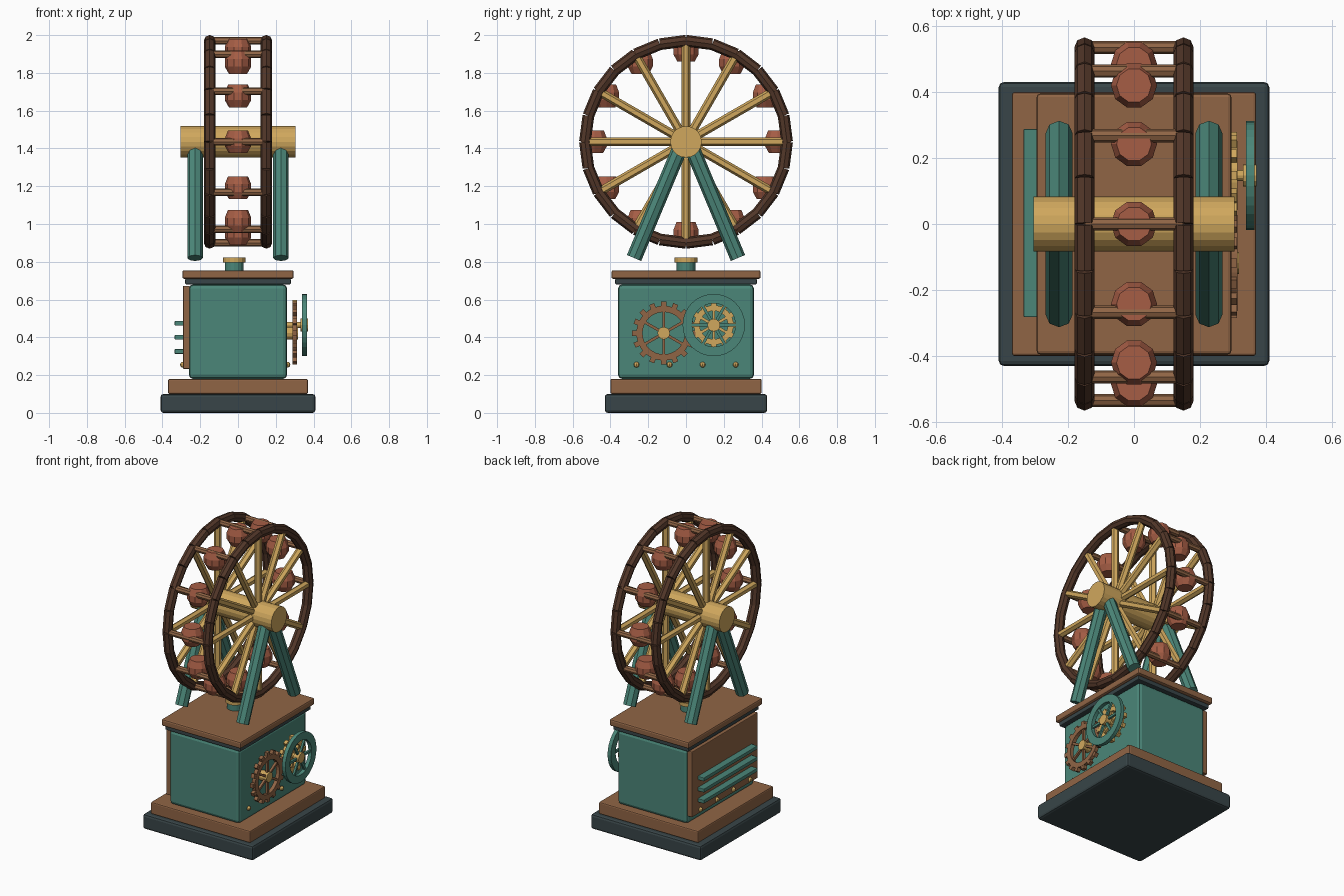
import bpy, bmesh
from math import sin, cos, pi, tau
from mathutils import Vector, Matrix

cube = bpy.data.objects.get("Cube")
if cube:
    bpy.data.objects.remove(cube)


def material(name, rgb):
    m = bpy.data.materials.new(name)
    m.use_nodes = True
    m.diffuse_color = (*rgb, 1)
    bsdf = m.node_tree.nodes["Principled BSDF"]
    bsdf.inputs["Base Color"].default_value = (*rgb, 1)
    bsdf.inputs["Roughness"].default_value = 0.6
    return m


TEAL = material("teal paint", (0.07, 0.24, 0.19))
COPPER = material("copper brown", (0.28, 0.13, 0.06))
BRASS = material("brass", (0.63, 0.39, 0.11))
IRON = material("dark iron", (0.04, 0.06, 0.065))
WOOD = material("dark wood", (0.085, 0.038, 0.022))
CLAY = material("terracotta", (0.38, 0.11, 0.06))


def finish(bm, name, mat, bevel=0):
    bmesh.ops.recalc_face_normals(bm, faces=bm.faces)
    mesh = bpy.data.meshes.new(name)
    bm.to_mesh(mesh)
    bm.free()
    mesh.materials.append(mat)
    ob = bpy.data.objects.new(name, mesh)
    bpy.context.collection.objects.link(ob)
    if bevel:
        mod = ob.modifiers.new("edge", "BEVEL")
        mod.width, mod.segments = bevel, 2
    return ob


def rod(bm, a, b, radius, sides):
    """Cylinder from point a to point b."""
    a, b = Vector(a), Vector(b)
    turn = (b - a).to_track_quat("Z", "Y").to_matrix().to_4x4()
    bmesh.ops.create_cone(bm, cap_ends=True, segments=sides, radius1=radius, radius2=radius,
                          depth=(b - a).length, matrix=Matrix.Translation((a + b) / 2) @ turn)


def block(bm, centre, size, turn=0):
    """Box, optionally turned about the x axis."""
    mat = Matrix.Translation(centre) @ Matrix.Rotation(turn, 4, "X") @ Matrix.Diagonal((*size, 1))
    bmesh.ops.create_cube(bm, size=1, matrix=mat)


def slab(name, mat, size, z0, z1, bevel):
    bm = bmesh.new()
    block(bm, (0, 0, (z0 + z1) / 2), (*size, z1 - z0))
    return finish(bm, name, mat, bevel)


def ring(bm, centre, inner, outer, x0, x1, sides):
    """Flat ring whose axis lies along x."""
    loops = []
    for i in range(sides):
        a = tau * i / sides
        loops.append([bm.verts.new((x, centre[0] + r * sin(a), centre[1] + r * cos(a)))
                      for r, x in ((inner, x0), (outer, x0), (outer, x1), (inner, x1))])
    for i in range(sides):
        p, q = loops[i], loops[(i + 1) % sides]
        for k in range(4):
            n = (k + 1) % 4
            bm.faces.new((p[k], p[n], q[n], q[k]))


def polar(x, r, a, centre):
    return Vector((x, centre[0] + r * sin(a), centre[1] + r * cos(a)))


# Stepped cabinet
slab("base", IRON, (0.82, 0.86), 0, 0.1, 0.015)
slab("plinth", COPPER, (0.74, 0.8), 0.1, 0.18, 0.008)
slab("cabinet", TEAL, (0.52, 0.72), 0.18, 0.68, 0.022)
slab("cornice", IRON, (0.56, 0.75), 0.68, 0.71, 0.006)
slab("lid", COPPER, (0.59, 0.79), 0.71, 0.755, 0.01)

# Short post on the lid
bm = bmesh.new()
rod(bm, (-0.02, 0, 0.75), (-0.02, 0, 0.8), 0.05, 16)
finish(bm, "post", TEAL)
bm = bmesh.new()
rod(bm, (-0.02, 0, 0.797), (-0.02, 0, 0.822), 0.06, 16)
finish(bm, "post_cap", BRASS)

# Right-hand panel with slats, and rivets on both sides
bm = bmesh.new()
block(bm, (-0.273, 0, 0.453), (0.035, 0.7, 0.44))
finish(bm, "side_panel", COPPER, 0.004)
bm = bmesh.new()
for z in (0.325, 0.4, 0.475):
    block(bm, (-0.31, 0.003, z), (0.05, 0.57, 0.024))
finish(bm, "slats", TEAL, 0.003)
bm = bmesh.new()
for x in (-0.292, 0.262):
    for i in range(4):
        bmesh.ops.create_uvsphere(bm, u_segments=8, v_segments=6, radius=0.015,
                                  matrix=Matrix.Translation((x, -0.262 + 0.175 * i, 0.255)))
finish(bm, "rivets", BRASS)


# Gears and flywheel on the model's left side
def gear(name, mat, c, inner, outer, tip, teeth):
    bm = bmesh.new()
    ring(bm, c, inner, outer, 0.288, 0.313, 32)
    for i in range(teeth):
        a = tau * i / teeth
        mid = (outer + tip) / 2 - 0.004
        block(bm, polar(0.3, mid, a, c), (0.024, 0.028, tip - outer + 0.008), -a)
    for i in range(6):
        a = tau * i / 6
        block(bm, polar(0.3, inner / 2, a, c), (0.016, 0.015, inner + 0.01), -a)
    finish(bm, name, mat)


gear_c, fly_c = (-0.118, 0.422), (0.147, 0.465)
gear("large_gear", COPPER, gear_c, 0.112, 0.145, 0.167, 16)
gear("small_gear", BRASS, fly_c, 0.075, 0.105, 0.132, 12)
bm = bmesh.new()
ring(bm, fly_c, 0.115, 0.165, 0.34, 0.365, 32)
for i in range(6):
    a = tau * (i + 0.5) / 6
    block(bm, polar(0.352, 0.06, a, fly_c), (0.014, 0.015, 0.125), -a)
finish(bm, "flywheel", TEAL)
bm = bmesh.new()
rod(bm, (0.25, *gear_c), (0.318, *gear_c), 0.033, 12)
rod(bm, (0.25, *fly_c), (0.33, *fly_c), 0.016, 12)
rod(bm, (0.33, *fly_c), (0.371, *fly_c), 0.034, 12)
finish(bm, "gear_hubs", BRASS)

# Great wheel: axle, twin segmented rims, spokes and cross bars
HUB, R = (0, 1.435), 0.535
bm = bmesh.new()
rod(bm, (-0.305, *HUB), (0.305, *HUB), 0.083, 20)
finish(bm, "axle", BRASS)
rims, spokes, bars = bmesh.new(), bmesh.new(), bmesh.new()
for x in (-0.15, 0.15):
    for i in range(24):
        rod(rims, polar(x, R, tau * i / 24, HUB), polar(x, R, tau * (i + 1) / 24, HUB), 0.031, 8)
    for i in range(12):
        a = tau * i / 12
        rod(spokes, polar(x, 0.05, a, HUB), polar(x, 0.512, a, HUB), 0.023, 6)
for i in range(12):
    a = tau * i / 12
    rod(bars, polar(-0.15, R, a, HUB), polar(0.15, R, a, HUB), 0.02, 8)
finish(rims, "wheel_rims", WOOD)
finish(spokes, "wheel_spokes", BRASS)
finish(bars, "cross_bars", COPPER)

# Upright hanging buckets
bm = bmesh.new()
profile = ((0.048, -0.06), (0.07, -0.022), (0.07, 0.018), (0.053, 0.06))
for i in range(12):
    c = polar(0, 0.485, tau * i / 12, HUB)
    rows = [[bm.verts.new(c + Vector((r * cos(tau * k / 10), r * sin(tau * k / 10), z)))
             for k in range(10)] for r, z in profile]
    for lo, hi in zip(rows, rows[1:]):
        for k in range(10):
            n = (k + 1) % 10
            bm.faces.new((lo[k], lo[n], hi[n], hi[k]))
    bm.faces.new(rows[0][::-1])
    bm.faces.new(rows[-1])
finish(bm, "buckets", CLAY)

# Splayed support legs
bm = bmesh.new()
for x in (-0.227, 0.227):
    for s in (-1, 1):
        rod(bm, (x, 0.02 * s, 1.43), (x, 0.275 * s, 0.82), 0.041, 8)
finish(bm, "support_legs", TEAL)
